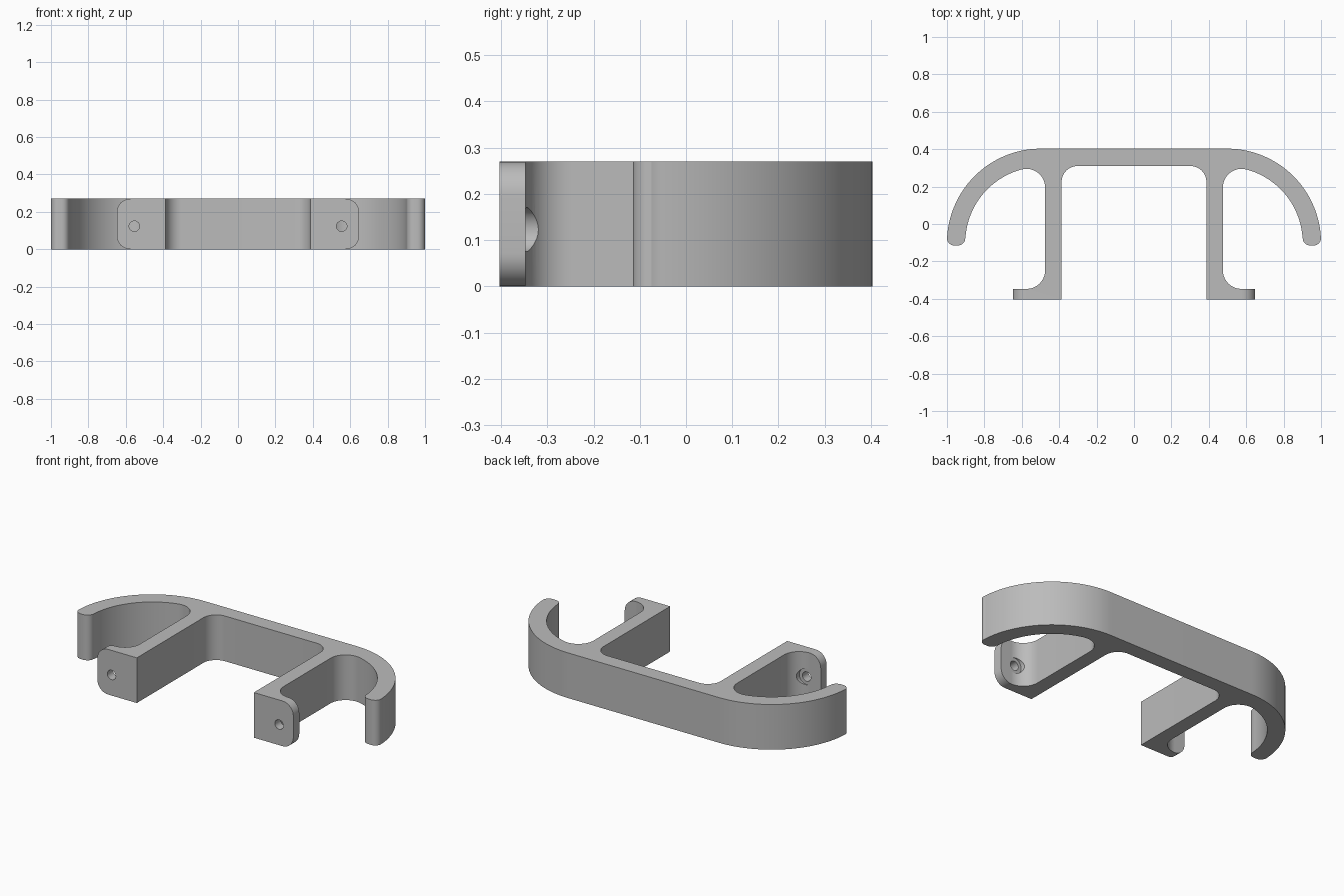
import bpy, bmesh
from math import sin, cos, radians, degrees, atan2, sqrt, pi
from mathutils import Matrix

if "Cube" in bpy.data.objects:
    bpy.data.objects.remove(bpy.data.objects["Cube"])

HEIGHT = 0.27
FRONT, BACK = -0.403, 0.403
HOOK_X, HOOK_Y = 0.497, -0.1       # centre of the hook curve
R_OUT, R_IN = 0.503, 0.405
LEG_IN, LEG_OUT = 0.387, 0.475
FOOT_TOP, FOOT_END = -0.347, 0.648
FILLET = 0.1
SCREW_X, SCREW_Z = 0.554, 0.123

grey = bpy.data.materials.new("grey plastic")
grey.use_nodes = True
colour = (0.5, 0.5, 0.5, 1)
grey.diffuse_color = colour
grey.node_tree.nodes["Principled BSDF"].inputs["Base Color"].default_value = colour


def arc(cx, cy, r, start, end, steps):
    angles = [radians(start + (end - start) * i / steps) for i in range(steps + 1)]
    return [(cx + r * cos(a), cy + r * sin(a)) for a in angles]


def half_outline():
    """Right half of the plan, from the back centre round to the inner centre."""
    fx = LEG_OUT + FILLET
    fy = HOOK_Y + sqrt((R_IN - FILLET) ** 2 - (fx - HOOK_X) ** 2)
    meet = degrees(atan2(fy - HOOK_Y, fx - HOOK_X))
    tip = 0.04
    tip_y = -0.115 + tip
    pts = arc(HOOK_X, HOOK_Y, R_OUT, 90, 3, 40)                         # outer hook
    pts += arc(HOOK_X + R_OUT - tip, tip_y, tip, 0, -90, 8)             # rounded tip
    pts += arc(HOOK_X + R_IN + tip, tip_y, tip, -90, -180, 8)
    pts += arc(HOOK_X, HOOK_Y, R_IN, 4, meet, 36)                       # inner hook
    pts += arc(fx, fy, FILLET, meet, 180, 16)[1:]                       # hook to leg
    pts += arc(fx, FOOT_TOP + FILLET, FILLET, 180, 270, 14)             # leg to foot
    pts += [(FOOT_END, FOOT_TOP), (FOOT_END, FRONT), (LEG_IN, FRONT)]   # foot
    pts += arc(LEG_IN - 0.085, 0.225, 0.085, 0, 90, 14)                 # leg to beam
    return pts


# Bracket body: mirrored outline extruded upwards
half = half_outline()
outline = half + [(-x, y) for x, y in reversed(half)]
bm = bmesh.new()
base = bm.faces.new([bm.verts.new((x, y, 0)) for x, y in outline])
raised = bmesh.ops.extrude_face_region(bm, geom=[base])
bmesh.ops.translate(bm, vec=(0, 0, HEIGHT),
                    verts=[v for v in raised["geom"] if isinstance(v, bmesh.types.BMVert)])
bmesh.ops.recalc_face_normals(bm, faces=bm.faces)

# Round the outer corners of both feet
corners = [e for e in bm.edges
           if all(abs(abs(v.co.x) - FOOT_END) < 1e-4 and v.co.y < FOOT_TOP + 1e-4 for v in e.verts)
           and abs(e.verts[0].co.z - e.verts[1].co.z) < 1e-4]
bmesh.ops.bevel(bm, geom=corners, offset=0.072, offset_type='OFFSET',
                segments=10, profile=0.5, affect='EDGES')
mesh = bpy.data.meshes.new("bracket_body")
bm.to_mesh(mesh)
bm.free()
body = bpy.data.objects.new("bracket_body", mesh)
bpy.context.collection.objects.link(body)
mesh.materials.append(grey)


# Screw holes with a wider clearance pocket behind each foot
def drill(x, r, y0, y1):
    bm = bmesh.new()
    place = Matrix.Translation((x, (y0 + y1) / 2, SCREW_Z)) @ Matrix.Rotation(pi / 2, 4, 'X')
    bmesh.ops.create_cone(bm, cap_ends=True, segments=32, radius1=r, radius2=r,
                          depth=y1 - y0, matrix=place)
    me = bpy.data.meshes.new("screw_cutter")
    bm.to_mesh(me)
    bm.free()
    me.materials.append(grey)
    cutter = bpy.data.objects.new("screw_cutter", me)
    cutter.hide_render = True
    bpy.context.collection.objects.link(cutter)
    mod = body.modifiers.new("drill", 'BOOLEAN')
    mod.operation, mod.solver, mod.object = 'DIFFERENCE', 'EXACT', cutter
    bpy.ops.object.modifier_apply(modifier=mod.name)
    bpy.data.objects.remove(cutter)


bpy.ops.object.select_all(action='DESELECT')
bpy.context.view_layer.objects.active = body
body.select_set(True)
for side in (-1, 1):
    drill(side * SCREW_X, 0.028, FRONT - 0.05, -0.2)
    drill(side * SCREW_X, 0.048, FOOT_TOP - 0.001, -0.2)

bpy.ops.object.shade_smooth_by_angle(angle=radians(30))
